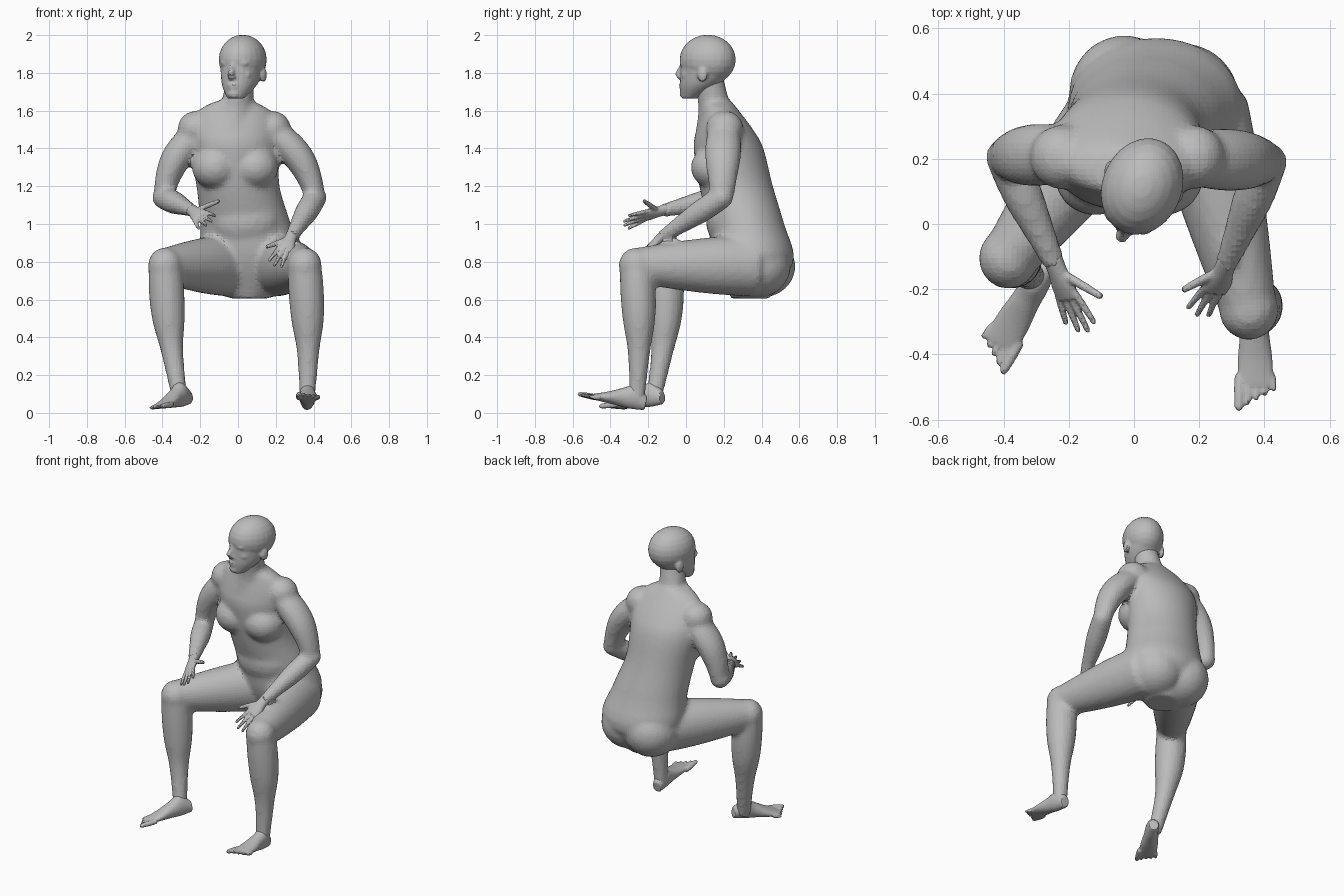
import bpy, bmesh, math
from mathutils import Vector, Matrix

cube = bpy.data.objects.get("Cube")
if cube:
    bpy.data.objects.remove(cube)

GREY = (.5, .5, .5, 1)
skin = bpy.data.materials.new("plain grey")
skin.use_nodes = True
skin.diffuse_color = GREY
skin.node_tree.nodes["Principled BSDF"].inputs["Base Color"].default_value = GREY

SIDEWAYS, ALONG, UP = Matrix.Identity(3)
IN_PLACE = Matrix.Identity(4)


def resample(rows, steps=4):
    """Smooth interpolation of rows of numbers."""
    rows = [Vector(row) for row in rows]
    padded = [rows[0], *rows, rows[-1]]
    smooth = []
    for before, start, end, after in zip(padded, padded[1:], padded[2:], padded[3:]):
        for step in range(steps):
            t = step / steps
            leave, arrive = (end - before) / 2, (after - start) / 2
            ease = t * t * (3 - 2 * t)
            smooth.append(start.lerp(end, ease) + leave * (t * (1 - t) ** 2) - arrive * (t * t * (1 - t)))
    return smooth + [rows[-1]]


def loft(bm, rows, hint=SIDEWAYS, normal=None, place=IN_PLACE, sides=24):
    """Tube through rows of x, y, z, radius along the hint, radius across it."""
    rows = resample(rows)
    rings = []
    for i, row in enumerate(rows):
        before, after = rows[max(i - 1, 0)], rows[min(i + 1, len(rows) - 1)]
        axis = normal or (Vector(after[:3]) - Vector(before[:3])).normalized()
        wide = (hint - axis * hint.dot(axis)).normalized()
        deep = axis.cross(wide)
        ring = []
        for k in range(sides):
            angle = math.tau * k / sides
            point = Vector(row[:3]) + wide * row[3] * math.cos(angle) + deep * row[4] * math.sin(angle)
            ring.append(bm.verts.new(place @ point))
        rings.append(ring)
    for low, high in zip(rings, rings[1:]):
        for k in range(sides):
            bm.faces.new((low[k - 1], low[k], high[k], high[k - 1]))
    bm.faces.new(reversed(rings[0]))
    bm.faces.new(rings[-1])


def limb(bm, start, end, radii, bow=(0, 0, 0), flat=1, hint=SIDEWAYS, place=IN_PLACE):
    """Bowed tube between two joints, with evenly spaced radii."""
    rows = []
    for i, radius in enumerate(radii):
        t = i / (len(radii) - 1)
        centre = Vector(start).lerp(Vector(end), t) + Vector(bow) * math.sin(math.pi * t)
        rows.append((*centre, radius, radius * flat))
    loft(bm, rows, hint, None, place)


def ball(bm, centre, radii, place=IN_PLACE):
    shape = place @ Matrix.Translation(centre) @ Matrix.Diagonal((*radii, 1))
    bmesh.ops.create_uvsphere(bm, u_segments=24, v_segments=12, radius=1, matrix=shape)


def digit(bm, start, end, radius, place):
    """Finger or toe: tapering rod with a round tip."""
    tip = radius * .8
    limb(bm, start, end, (radius, radius, tip), hint=UP, place=place)
    ball(bm, end, (tip, tip, tip), place)


def finish(name, bm, voxel, softness):
    """Fuse the overlapping forms into one faceted skin."""
    bmesh.ops.recalc_face_normals(bm, faces=bm.faces)
    mesh = bpy.data.meshes.new(name)
    bm.to_mesh(mesh)
    bm.free()
    mesh.materials.append(skin)
    part = bpy.data.objects.new(name, mesh)
    bpy.context.collection.objects.link(part)
    fuse = part.modifiers.new("fuse", 'REMESH')
    fuse.mode = 'VOXEL'
    fuse.voxel_size = voxel
    soften = part.modifiers.new("soften", 'SMOOTH')
    soften.factor = .5
    soften.iterations = softness


def aim(origin, target, side):
    """Local frame: x to the side, y towards the target, z upwards."""
    forward = (Vector(target) - Vector(origin)).normalized()
    across = Vector(side) - forward * forward.dot(Vector(side))
    across.normalize()
    rise = across.cross(forward)
    if rise.z < 0:
        rise.negate()
    turn = Matrix((across, forward, rise)).transposed().to_4x4()
    return Matrix.Translation(origin) @ turn


# Torso, leaning forward from wide hips
body = bmesh.new()
loft(body, [(.06, .34, .605, .1, .1), (.07, .36, .8, .26, .21), (.04, .32, 1, .24, .2),
            (0, .265, 1.2, .22, .195), (-.02, .225, 1.4, .24, .185), (-.02, .205, 1.5, .24, .15),
            (-.02, .18, 1.6, .19, .1), (-.02, .16, 1.65, .1, .08)], normal=UP, sides=36)
ball(body, (.04, .23, 1.02), (.19, .125, .16))  # belly
ball(body, (-.03, .4, .775), (.17, .18, .165))  # right buttock
ball(body, (.15, .375, .775), (.175, .18, .165))  # left buttock
for side in (-1, 1):
    ball(body, (side * .105 - .015, .15, 1.3), (.125, .125, .115))  # chest
    ball(body, (side * .2 - .02, .205, 1.505), (.1, .1, .095))  # shoulder

# Neck
limb(body, (-.02, .17, 1.52), (.015, .12, 1.78), (.12, .09, .079, .076))

# Joints of the limbs, left then right
left = dict(shoulder=(.17, .2, 1.5), elbow=(.41, .19, 1.14), wrist=(.28, -.13, .93),
            hip=(.2, .36, .78), knee=(.352, -.262, .78), ankle=(.365, -.262, .05), calf=(.012, .014, 0))
right = dict(shoulder=(-.19, .215, 1.5), elbow=(-.395, .205, 1.14), wrist=(-.24, -.13, 1.07),
             hip=(-.04, .35, .78), knee=(-.385, -.105, .78), ankle=(-.305, -.175, .06),
             calf=(-.015, .025, 0))
for side, j in ((1, left), (-1, right)):
    limb(body, j["shoulder"], j["elbow"], (.08, .095, .093, .078, .062), (side * .04, 0, .02), .85, ALONG)
    limb(body, j["elbow"], j["wrist"], (.06, .062, .048, .033))
    limb(body, j["hip"], j["knee"], (.165, .152, .127, .094), flat=.91, hint=UP)
    limb(body, j["knee"], j["ankle"], (.09, .094, .086, .062, .049, .042), j["calf"])
    ball(body, j["elbow"], (.06, .06, .06))
    ball(body, j["knee"], (.092, .095, .096))
finish("body", body, .016, 5)

# Head, turned towards the right shoulder
head = bmesh.new()
turned = Matrix.Translation((.025, .115, 0)) @ Matrix.Rotation(math.radians(-22), 4, 'Z')
ball(head, (0, 0, 1.87), (.123, .153, .132), turned)  # skull
jaw = [(-.1, 1.665, .045, .045), (-.05, 1.73, .088, .102), (-.015, 1.8, .107, .135), (0, 1.88, .116, .147)]
loft(head, [(0, *row) for row in jaw], normal=UP, place=turned)
limb(head, (0, -.143, 1.85), (0, -.17, 1.785), (.012, .014, .02), place=turned)  # nose
ball(head, (0, -.158, 1.778), (.023, .016, .012), turned)  # nostrils
ball(head, (0, -.147, 1.735), (.03, .014, .009), turned)  # upper lip
ball(head, (0, -.145, 1.718), (.026, .014, .01), turned)  # lower lip
ball(head, (0, -.135, 1.688), (.032, .024, .022), turned)  # chin
for side in (-1, 1):
    ball(head, (side * .042, -.12, 1.85), (.036, .02, .014), turned)  # brow
    ball(head, (side * .055, -.095, 1.79), (.032, .03, .03), turned)  # cheek
    ball(head, (side * .113, .015, 1.79), (.015, .028, .04), turned)  # ear
finish("head", head, .009, 3)


def hand(name, wrist, tip, thumb):
    bm = bmesh.new()
    place = aim(wrist, tip, Vector(thumb) - Vector(wrist))
    palm = [(-.03, .032, .028), (.02, .033, .025), (.07, .043, .021), (.11, .041, .015)]
    loft(bm, [(0, y, 0, wide, deep) for y, wide, deep in palm], place=place)
    for k, reach in enumerate((.2, .225, .22, .19)):
        spread = 1.5 - k
        digit(bm, (spread * .022, .09, 0), (spread * .036, reach, -.01), .011, place)
    digit(bm, (.02, .03, 0), place.inverted() @ Vector(thumb), .0135, place)
    finish(name, bm, .006, 2)


def foot(name, heel, toe, inner):
    bm = bmesh.new()
    place = aim(heel, toe, inner)
    sole = [(0, .045, .03, .036), (.07, .067, .043, .066), (.13, .053, .045, .051),
            (.21, .034, .054, .03), (.29, .02, .055, .013)]
    loft(bm, [(0, *row) for row in sole], normal=ALONG, place=place)
    for k in range(5):
        spread = 2 - k
        digit(bm, (spread * .024, .25, .021), (spread * .027, .35 - .014 * k, .018),
              .0125 if k else .0165, place)
    finish(name, bm, .007, 3)


hand("left_hand", left["wrist"], (.215, -.28, .79), (.155, -.2, .88))
hand("right_hand", right["wrist"], (-.16, -.335, 1.01), (-.105, -.22, 1.12))
foot("left_foot", (.366, -.222, .005), (.375, -.56, .08), (-1, 0, 0))
foot("right_foot", (-.255, -.125, .037), (-.435, -.41, .012), (1, -.6, .15))
